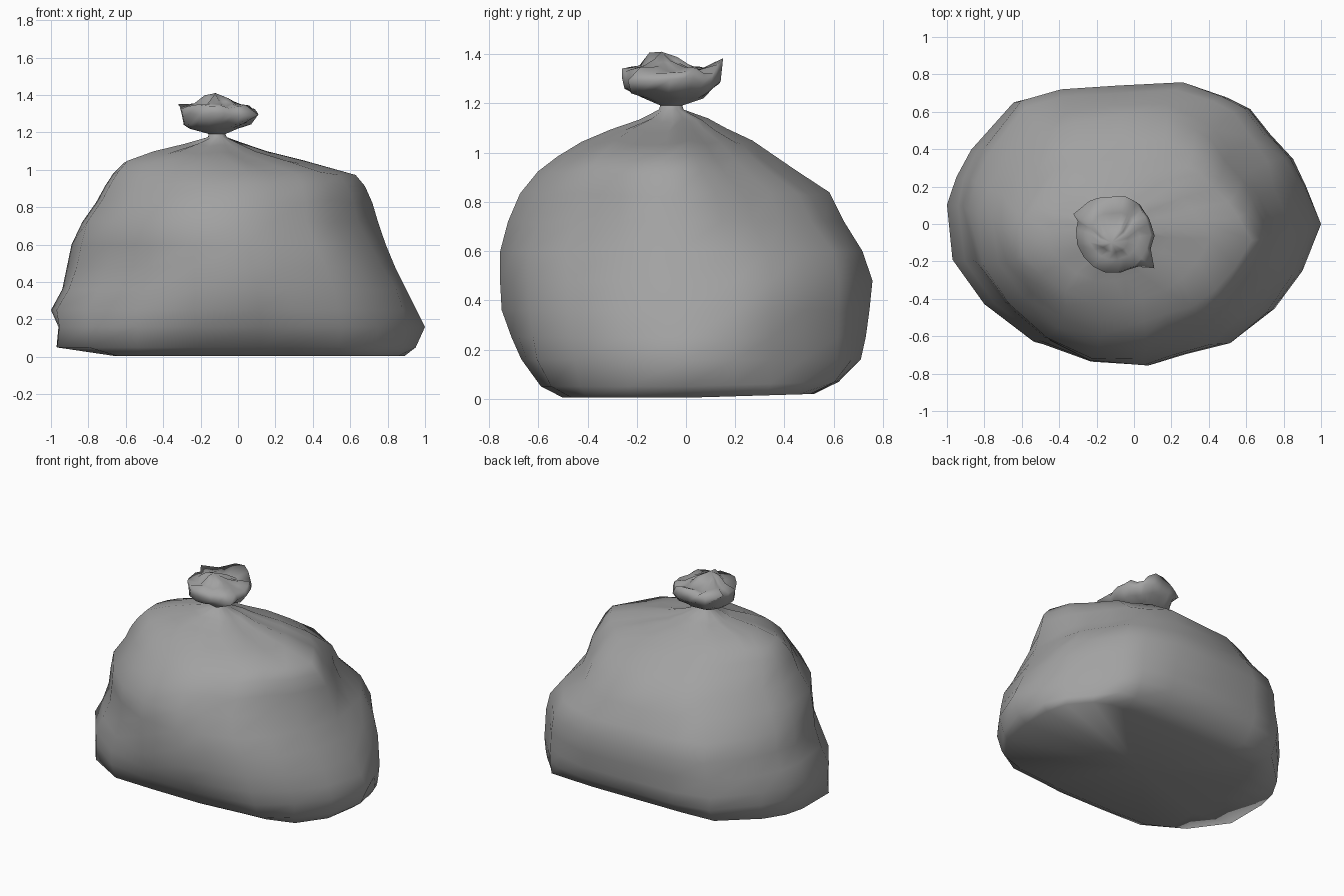
import bpy, bmesh, math, random
from mathutils import Vector

if "Cube" in bpy.data.objects:
    bpy.data.objects.remove(bpy.data.objects["Cube"])

random.seed(4)

# plan outline of the sack, seen from above
OUTLINE = [(1, -.01), (.92, .2), (.85, .35), (.73, .48), (.62, .62), (.5, .68), (.28, .76), (-.06, .74),
           (-.4, .72), (-.64, .66), (-.87, .4), (-.95, .25), (-1, .1), (-.97, -.2), (-.8, -.44),
           (-.54, -.64), (-.23, -.75), (.12, -.755), (.3, -.7), (.55, -.64), (.75, -.48), (.9, -.27)]

# height, x min, x max, y min, y max
BODY = [(.004, -.66, .89, -.5, .52), (.05, -.97, .95, -.59, .62), (.16, -.96, 1, -.67, .71),
        (.25, -1, .955, -.71, .73), (.36, -.94, .9, -.75, .745), (.48, -.915, .84, -.758, .757),
        (.6, -.89, .79, -.757, .715), (.72, -.845, .75, -.735, .66), (.84, -.77, .72, -.685, .6),
        (.93, -.72, .68, -.61, .46), (.99, -.68, .63, -.53, .37), (1.05, -.62, .41, -.43, .28),
        (1.1, -.47, .19, -.31, .17), (1.14, -.29, .05, -.19, .09), (1.175, -.16, -.06, -.11, -.01),
        (1.205, -.155, -.075, -.1, -.02)]
TOP = [(1.19, -.15, -.07, -.1, -.02), (1.22, -.26, .0, -.17, .07), (1.25, -.29, .07, -.25, .11),
       (1.29, -.3, .11, -.26, .14), (1.335, -.31, .09, -.26, .15), (1.34, -.24, .03, -.19, .06),
       (1.375, -.18, -.03, -.15, -.03)]

# fullness of each quarter (right?, back?): strength, height where it fades, fade span
FULL = {(True, True): (.85, .74, .3), (True, False): (.55, .6, .3),
        (False, True): (.7, .5, .3), (False, False): (.9, .4, .25)}
GREY = bpy.data.materials.new("dark_grey")
GREY.diffuse_color = (.36, .36, .36, 1)
GREY.use_nodes = True
GREY.node_tree.nodes["Principled BSDF"].inputs["Base Color"].default_value = GREY.diffuse_color


def ring_points(level, sack=False):
    """Outline fitted to the extents; the sack's corners are squared out low down, drawn in above."""
    z, x0, x1, y0, y1 = level
    pts = []
    for u, v in OUTLINE:
        w = v / .757
        diag = abs(2 * u * w) / (u * u + w * w)
        pinch = full = 0
        if sack:
            strength, fade, span = FULL[u > 0, v > 0]
            full = strength * min(1, max(0, (fade - z) / span))
            pinch = .06 if .7 < z < 1.12 else 0
            if u < 0 and v < 0 and .3 < z < .75:      # dent at the front left
                pinch = .08 * (1 - abs(z - .55) / .3)
        s = 1 - pinch * diag
        fit = Vector(((x0 + x1) / 2 + s * u * (x1 - x0) / 2, (y0 + y1) / 2 + s * w * (y1 - y0) / 2, z))
        cut = Vector((min(max(u, x0), x1), min(max(v, y0), y1), z))
        pts.append(fit.lerp(cut, full))
    return pts


def loft(name, rings, bottom=None, top=None):
    bm = bmesh.new()
    loops = [[bm.verts.new(p) for p in r] for r in rings]
    n = len(OUTLINE)
    for a, b in zip(loops, loops[1:]):
        for i in range(n):
            j = (i + 1) % n
            bm.faces.new((a[i], a[j], b[j], b[i]))
    for loop, tip in ((loops[0], bottom), (loops[-1], top)):
        if tip:
            c = bm.verts.new(tip)
            for i in range(n):
                bm.faces.new((loop[i], loop[(i + 1) % n], c))
    bmesh.ops.recalc_face_normals(bm, faces=bm.faces)
    for f in bm.faces:
        f.smooth = True
    me = bpy.data.meshes.new(name)
    bm.to_mesh(me)
    bm.free()
    me.materials.append(GREY)
    ob = bpy.data.objects.new(name, me)
    bpy.context.collection.objects.link(ob)
    return ob


# sack body: full at the base, slack shoulders, pleats gathering toward the neck
body = [ring_points(l, sack=True) for l in BODY]
for ring in body:
    for i, p in enumerate(ring):
        if p.z < .1:
            p.z += .03 * max(0, p.y)
        elif .8 < p.z < 1.16:
            p.z -= .018 * (1 + math.cos(i * 2.7)) / 2
loft("bag_body", body, bottom=(-.05, 0, .02))

# gathered mouth above the tie, with a ragged rim and one raised corner at the back
top = [ring_points(l) for l in TOP]
for k in (2, 3, 4, 5, 6):
    for p in top[k]:
        p.z += random.uniform(-.015, .015)
for i, lift in ((5, .02), (6, .055), (7, .045), (8, .015), (15, .02), (16, .01)):
    top[4][i].z += lift
top[6][13].z += .035
top[6][16].z += .04
top[3][20] += Vector((.05, -.05, 0))
top[4][10] += Vector((-.04, .0, 0))
loft("tied_mouth", top, top=(-.12, -.1, 1.41))
